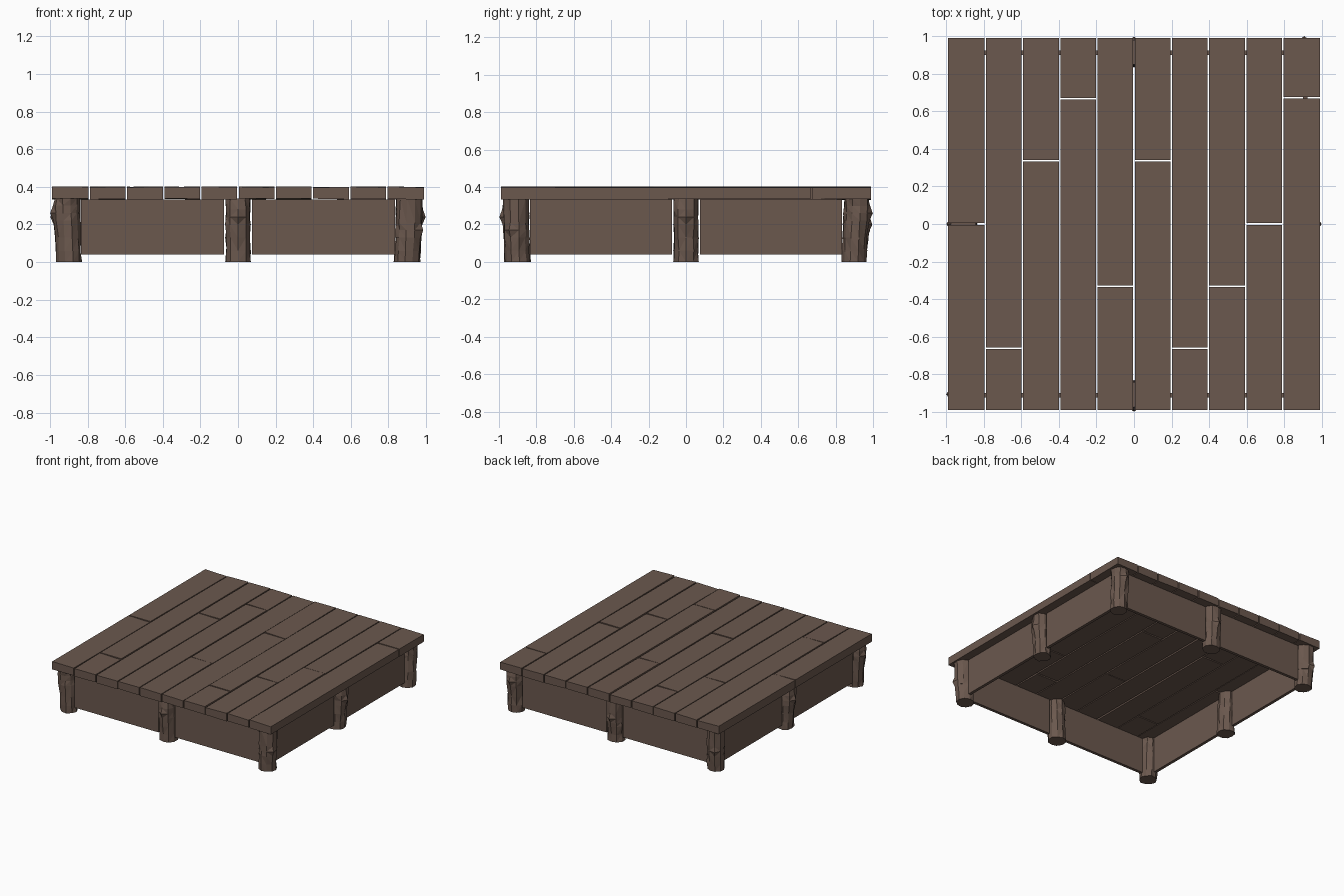
import bpy, bmesh, math, random
from mathutils import Vector

if "Cube" in bpy.data.objects:
    bpy.data.objects.remove(bpy.data.objects["Cube"])

random.seed(4)
wood = bpy.data.materials.new("dark brown wood")
wood.diffuse_color = (0.147, 0.098, 0.076, 1)
wood.use_nodes = True
wood.node_tree.nodes["Principled BSDF"].inputs["Base Color"].default_value = wood.diffuse_color


def add_object(name, bm):
    bmesh.ops.recalc_face_normals(bm, faces=bm.faces)
    me = bpy.data.meshes.new(name)
    bm.to_mesh(me)
    bm.free()
    me.materials.append(wood)
    ob = bpy.data.objects.new(name, me)
    bpy.context.collection.objects.link(ob)
    return ob


def box(name, x0, x1, y0, y1, z0, z1, wobble=0.0):
    """Box whose corners may be nudged a little in height."""
    bm = bmesh.new()
    bmesh.ops.create_cube(bm, size=1)
    for v in bm.verts:
        v.co = Vector((x1 if v.co.x > 0 else x0,
                       y1 if v.co.y > 0 else y0,
                       z1 if v.co.z > 0 else z0))
        v.co.z -= random.uniform(0, wobble)
    return add_object(name, bm)


# Deck: ten columns, each split into two boards at a staggered joint
joints = [0, -0.66, 0.335, 0.665, -0.33, 0.335, -0.66, -0.33, 0, 0.67]
GAP = 0.004
for i, j in enumerate(joints):
    x0 = -0.99 + 0.198 * i
    xa = x0 + (GAP if i else 0)
    xb = x0 + 0.198 - (GAP if i < 9 else 0)
    box(f"deck_board_{i}_front", xa, xb, -0.99, j - GAP, 0.339, 0.403, 0.007)
    box(f"deck_board_{i}_back", xa, xb, j + GAP, 0.99, 0.339, 0.403, 0.007)


# Skirt: thin panels between the posts, two per side
for s, side in ((-1, "front"), (1, "back")):
    for a, b in ((-0.835, -0.075), (0.075, 0.835)):
        box(f"skirt_{side}", a, b, s * 0.91 - 0.012, s * 0.91 + 0.012, 0.04, 0.333)
for s, side in ((-1, "left"), (1, "right")):
    for a, b in ((-0.835, -0.075), (0.075, 0.835)):
        box(f"skirt_{side}", s * 0.91 - 0.012, s * 0.91 + 0.012, a, b, 0.04, 0.333)


# Posts: rough ten-sided logs with one knot on the outward side
def post(name, x, y, knot_angle, knot_z):
    bm = bmesh.new()
    n = 10
    levels = [0, 0.06, 0.13, knot_z - 0.04, knot_z, knot_z + 0.04, 0.337]
    levels.sort()
    rings = []
    for z in levels:
        ring = []
        for k in range(n):
            a = knot_angle + 2 * math.pi * k / n
            r = 0.067 + random.uniform(-0.005, 0.005)
            if k == 0 and abs(z - knot_z) < 0.03:
                r = 0.09
            elif k in (0, 1, n - 1) and abs(z - knot_z) < 0.045:
                r = 0.074
            lean = (z - 0.17) * 0.04
            ring.append(bm.verts.new((x + r * math.cos(a) + lean * math.cos(knot_angle),
                                      y + r * math.sin(a) + lean * math.sin(knot_angle), z)))
        rings.append(ring)
    for lo, hi in zip(rings, rings[1:]):
        for k in range(n):
            m = (k + 1) % n
            bm.faces.new((lo[k], lo[m], hi[m], hi[k]))
    bm.faces.new(rings[0][::-1])
    bm.faces.new(rings[-1])
    bmesh.ops.triangulate(bm, faces=[f for f in bm.faces if len(f.verts) == 4])
    add_object(name, bm)


P, H = 0.905, math.pi / 2
post("post_front_left", -P, -P, 2 * H, 0.26)
post("post_front_middle", 0, -P, -H, 0.24)
post("post_front_right", P, -P, -0.3 * H, 0.17)
post("post_left_middle", -P, 0, 2 * H, 0.24)
post("post_right_middle", P, 0, 0, 0.24)
post("post_back_left", -P, P, 1.3 * H, 0.17)
post("post_back_middle", 0, P, H, 0.2)
post("post_back_right", P, P, H, 0.26)
